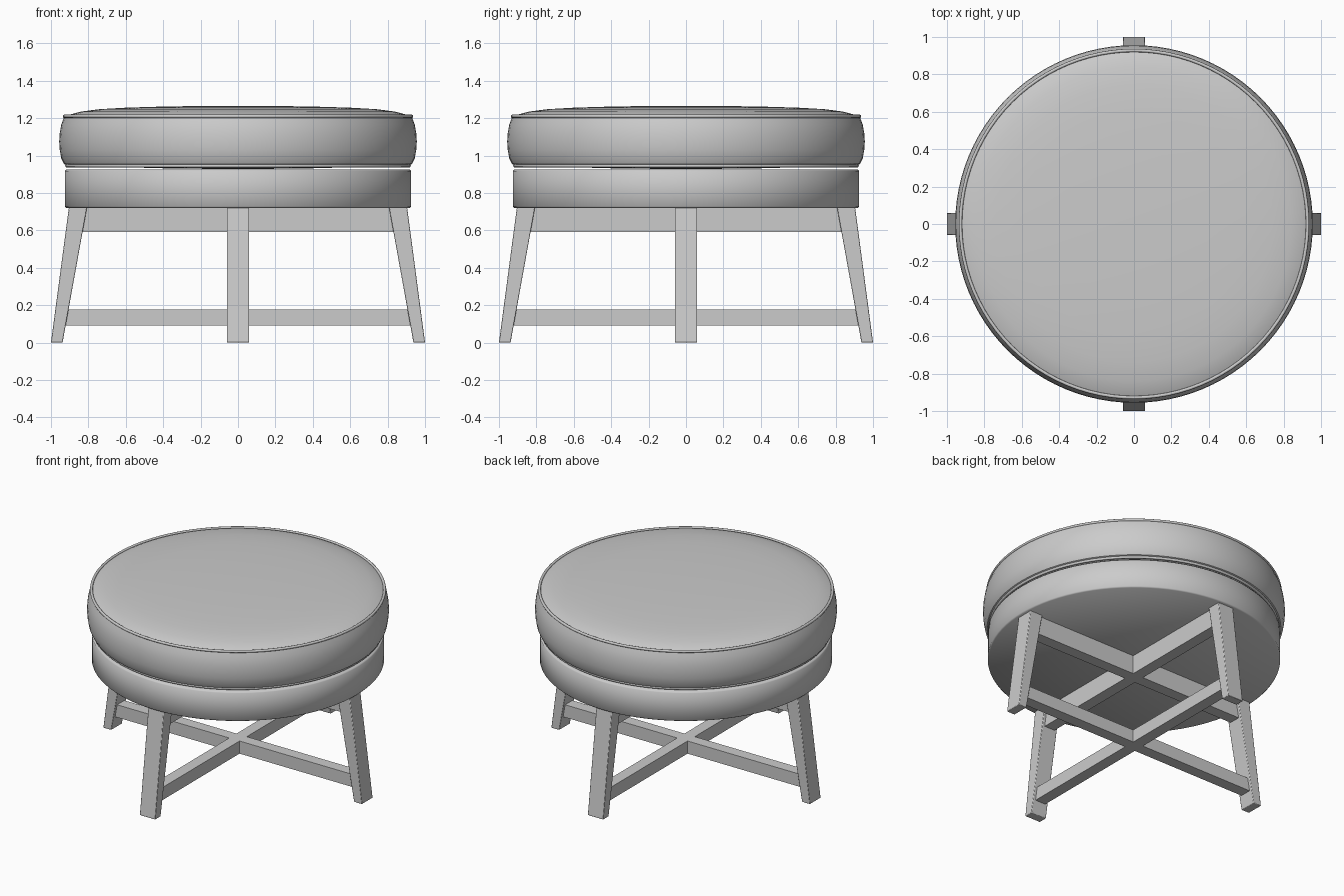
import bpy, bmesh, math
from mathutils import Matrix

if "Cube" in bpy.data.objects:
    bpy.data.objects.remove(bpy.data.objects["Cube"], do_unlink=True)

grey = bpy.data.materials.new("plain_grey")
grey.use_nodes = True
grey.diffuse_color = (0.6, 0.6, 0.6, 1)
grey.node_tree.nodes["Principled BSDF"].inputs["Base Color"].default_value = (0.6, 0.6, 0.6, 1)


def finish(bm, name, angle=35, bevel=0):
    bmesh.ops.recalc_face_normals(bm, faces=bm.faces)
    mesh = bpy.data.meshes.new(name)
    bm.to_mesh(mesh)
    bm.free()
    mesh.materials.append(grey)
    obj = bpy.data.objects.new(name, mesh)
    bpy.context.collection.objects.link(obj)
    if bevel:
        mod = obj.modifiers.new("soft_edges", 'BEVEL')
        mod.width, mod.segments = bevel, 2
    bpy.ops.object.select_all(action='DESELECT')
    obj.select_set(True)
    bpy.context.view_layer.objects.active = obj
    bpy.ops.object.shade_smooth_by_angle(angle=math.radians(angle))
    return obj


def lathe(name, profile, steps=96, angle=35):
    bm = bmesh.new()
    verts = [bm.verts.new((r, 0, z)) for r, z in profile]
    edges = [bm.edges.new(pair) for pair in zip(verts, verts[1:])]
    bmesh.ops.spin(bm, geom=verts + edges, cent=(0, 0, 0), axis=(0, 0, 1),
                   angle=math.tau, steps=steps)
    bmesh.ops.remove_doubles(bm, verts=bm.verts, dist=0.0005)
    return finish(bm, name, angle)


def ring(name, radius, z, thick):
    bpy.ops.mesh.primitive_torus_add(location=(0, 0, z), major_radius=radius, minor_radius=thick,
                                     major_segments=96, minor_segments=10)
    obj = bpy.context.object
    obj.name = name
    obj.data.materials.append(grey)
    bpy.ops.object.shade_smooth()


# Padded cushion: slightly domed underside, bulging side and domed top
lathe("cushion", [(0, 0.927), (0.4, 0.932), (0.7, 0.94), (0.91, 0.945), (0.93, 0.955),
                  (0.945, 0.985), (0.953, 1.03), (0.956, 1.075), (0.953, 1.12),
                  (0.945, 1.165), (0.93, 1.205), (0.9, 1.219), (0.84, 1.235),
                  (0.74, 1.248), (0.6, 1.256), (0.4, 1.262), (0.2, 1.265), (0, 1.266)])
ring("top_piping", 0.928, 1.21, 0.009)
ring("bottom_piping", 0.915, 0.945, 0.009)

# Round seat frame
lathe("seat_frame", [(0, 0.72), (0.918, 0.72), (0.926, 0.728), (0.926, 0.917),
                     (0.918, 0.925), (0, 0.925)], angle=50)

# Four tapered, splayed legs
for i, side in enumerate(("left", "back", "right", "front")):
    bm = bmesh.new()
    bmesh.ops.create_cube(bm, size=1)
    for v in bm.verts:
        top, outer = v.co.z > 0, v.co.x > 0
        v.co.x = (0.904 if outer else 0.807) if top else (1.0 if outer else 0.938)
        v.co.y *= 0.12
        v.co.z = 0.725 if top else 0
    bm.transform(Matrix.Rotation(i * math.pi / 2, 4, 'Z'))
    finish(bm, side + "_leg", bevel=0.004)


# Crossed rails, their ends cut to the slope of the legs
def cross(name, low, high, width):
    for i in range(2):
        bm = bmesh.new()
        bmesh.ops.create_cube(bm, size=1)
        for v in bm.verts:
            v.co.z = high if v.co.z > 0 else low
            v.co.x *= 2 * (0.945 - 0.18 * v.co.z)
            v.co.y *= width
        bm.transform(Matrix.Rotation(i * math.pi / 2, 4, 'Z'))
        finish(bm, name + ("_across", "_lengthwise")[i])


cross("upper_rail", 0.59, 0.72, 0.08)
cross("lower_rail", 0.09, 0.178, 0.08)
